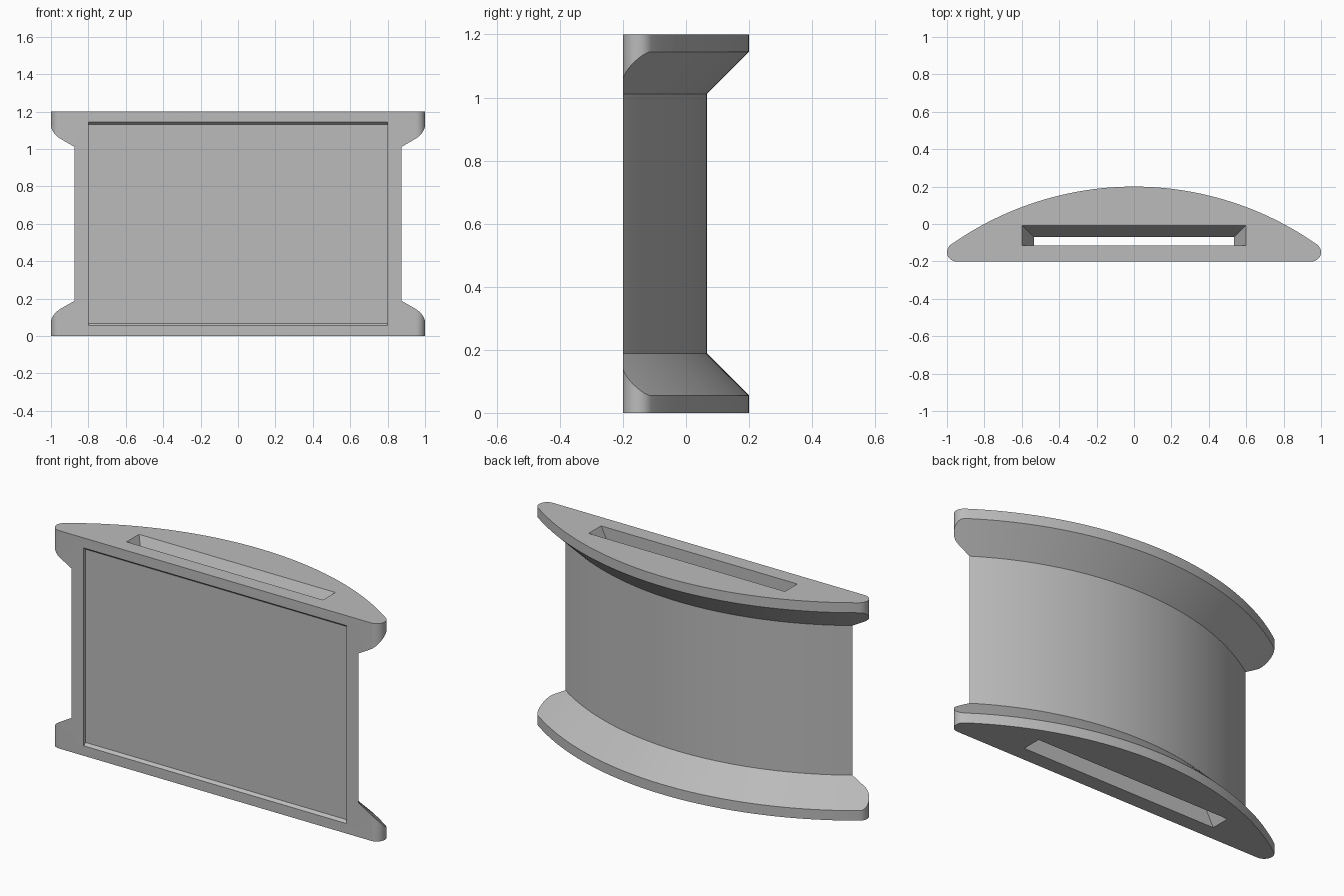
import bpy, bmesh, math

if "Cube" in bpy.data.objects:
    bpy.data.objects.remove(bpy.data.objects["Cube"])

H = 1.2                      # overall height
CY, R_OUT, R_IN = -1.5, 1.7, 1.567   # shared arc centre, rim and waist radii
RIM = 0.055                  # rim thickness
SLOPE = RIM + R_OUT - R_IN   # where the 45 degree flange meets the waist
FRONT = -0.2

grey = bpy.data.materials.new("light_grey")
grey.diffuse_color = (0.5, 0.5, 0.5, 1)
grey.use_nodes = True
grey.node_tree.nodes["Principled BSDF"].inputs["Base Color"].default_value = grey.diffuse_color


def loft(name, rings):
    """Closed solid skinned through rings with equal point counts."""
    bm = bmesh.new()
    loops = [[bm.verts.new(p) for p in ring] for ring in rings]
    n = len(loops[0])
    for a, b in zip(loops, loops[1:]):
        for i in range(n):
            j = (i + 1) % n
            bm.faces.new((a[i], a[j], b[j], b[i]))
    bm.faces.new(loops[0][::-1])
    bm.faces.new(loops[-1])
    bmesh.ops.recalc_face_normals(bm, faces=bm.faces)
    me = bpy.data.meshes.new(name)
    bm.to_mesh(me)
    bm.free()
    me.materials.append(grey)
    ob = bpy.data.objects.new(name, me)
    bpy.context.collection.objects.link(ob)
    return ob


def rect_z(x, y0, y1, z):
    return [(-x, y0, z), (x, y0, z), (x, y1, z), (-x, y1, z)]


def rect_y(x, z0, z1, y):
    return [(-x, y, z0), (x, y, z0), (x, y, z1), (-x, y, z1)]


def cut(target, cutter):
    cutter.hide_render = True
    mod = target.modifiers.new("cut", 'BOOLEAN')
    mod.operation, mod.solver, mod.object = 'DIFFERENCE', 'EXACT', cutter
    bpy.context.view_layer.objects.active = target
    bpy.ops.object.modifier_apply(modifier=mod.name)
    bpy.data.objects.remove(cutter)


# Body: flat front, arched back, small rounded ends tangent to both
r = 0.0494
ex, ey = 1 - r, FRONT + r
end = math.atan2(ex, ey - CY)
N = 48
right = [(ex + r * math.cos(a), ey + r * math.sin(a))
         for a in [-math.pi / 2 + (math.pi - end) * i / 12 for i in range(12)]]
arc = [(R_OUT * math.sin(t), CY + R_OUT * math.cos(t))
       for t in [end - 2 * end * i / N for i in range(N + 1)]]
left = [(-x, y) for x, y in reversed(right)]
outline = right + arc + left
body = loft("spool_body", [[(x, y, z) for x, y in outline] for z in (0, H)])

# Waist groove with sloped flanges, swept round the arc centre
far = 0.1
groove = [(R_IN, SLOPE), (R_IN, H - SLOPE),
          (R_OUT + far, H - RIM + far), (R_OUT + far, RIM - far)]
step = 2 * end / N
cut(body, loft("groove_cutter",
               [[(q * math.sin(k * step), CY + q * math.cos(k * step), z) for q, z in groove]
                for k in range(-34, 35)]))

# Through slot, flared at both mouths on the ends and back wall
y0, flare, depth = -0.115, 0.063, 0.12
mouth = lambda k, z: rect_z(0.535 + flare * k, y0, -0.07 + flare * k, z)
over = 0.02
k_out = 1 + over / depth
cut(body, loft("slot_cutter", [mouth(k_out, -over), mouth(0, depth),
                               mouth(0, H - depth), mouth(k_out, H + over)]))

# Shallow front panel recess with bevelled top and bottom
d, b = 0.015, 0.013
cut(body, loft("panel_cutter", [rect_y(0.8, RIM - b, H - RIM + b, FRONT - d),
                                rect_y(0.8, RIM + b, H - RIM - b, FRONT + d)]))

bpy.ops.object.select_all(action='DESELECT')
body.select_set(True)
bpy.context.view_layer.objects.active = body
bpy.ops.object.shade_smooth_by_angle(angle=math.radians(25))
